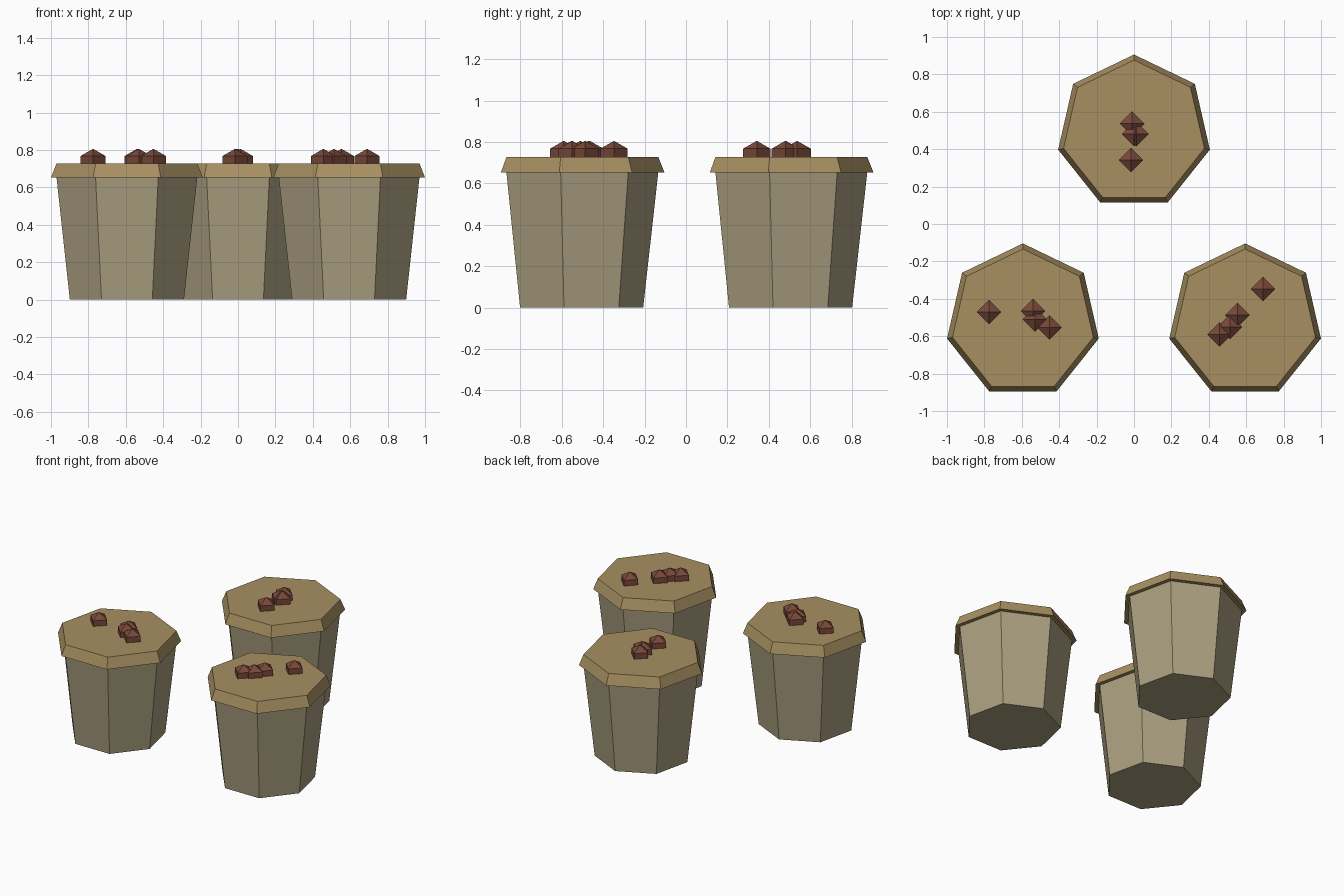
import bpy, bmesh
from math import sin, cos, pi

if "Cube" in bpy.data.objects:
    bpy.data.objects.remove(bpy.data.objects["Cube"])


def material(name, color):
    m = bpy.data.materials.new(name)
    m.diffuse_color = (*color, 1)
    m.use_nodes = True
    m.node_tree.nodes["Principled BSDF"].inputs["Base Color"].default_value = m.diffuse_color
    return m


TAN = material("tan_side", (0.41, 0.35, 0.22))
OCHRE = material("ochre_lid", (0.39, 0.28, 0.12))
RUST = material("rust_lump", (0.19, 0.065, 0.042))


def turned(name, profile, sides, loc, mat):
    """Flat-faced solid from (radius, z) rings; radius 0 makes a point."""
    bm = bmesh.new()
    rings = []
    for r, z in profile:
        n = sides if r else 1
        rings.append([bm.verts.new((r * cos(pi / 2 + 2 * pi * i / sides),
                                    r * sin(pi / 2 + 2 * pi * i / sides), z))
                      for i in range(n)])
    for a, b in zip(rings, rings[1:]):
        for i in range(sides):
            j = (i + 1) % sides
            if len(b) == 1:
                bm.faces.new((a[i], a[j], b[0]))
            else:
                bm.faces.new((a[i], a[j], b[j], b[i]))
    for ring in (rings[0], rings[-1]):
        if len(ring) > 1:
            bm.faces.new(ring)
    bmesh.ops.recalc_face_normals(bm, faces=bm.faces)
    me = bpy.data.meshes.new(name)
    bm.to_mesh(me)
    bm.free()
    me.materials.append(mat)
    ob = bpy.data.objects.new(name, me)
    ob.location = loc
    bpy.context.collection.objects.link(ob)
    return ob


# Each tub: centre, and the positions of the lumps on its lid
tubs = {
    "left": ((-0.594, -0.52), [(-0.775, -0.47), (-0.54, -0.465),
                               (-0.53, -0.51), (-0.452, -0.553)]),
    "right": ((0.594, -0.52), [(0.69, -0.348), (0.553, -0.487),
                               (0.513, -0.55), (0.457, -0.591)]),
    "back": ((0, 0.49), [(-0.01, 0.537), (0.013, 0.48),
                         (0.0, 0.482), (-0.016, 0.342)]),
}

for side, ((x, y), lumps) in tubs.items():
    # Tapered seven-sided body
    turned(side + "_tub_body", [(0.313, 0), (0.386, 0.653)], 7, (x, y, 0), TAN)
    # Overhanging bevelled lid
    turned(side + "_tub_lid", [(0.416, 0.653), (0.386, 0.728)], 7, (x, y, 0), OCHRE)
    # Pointed four-sided lumps
    for k, (lx, ly) in enumerate(lumps):
        turned(f"{side}_lump_{k + 1}", [(0.066, 0), (0.066, 0.04), (0, 0.078)],
               4, (lx, ly, 0.728), RUST)
